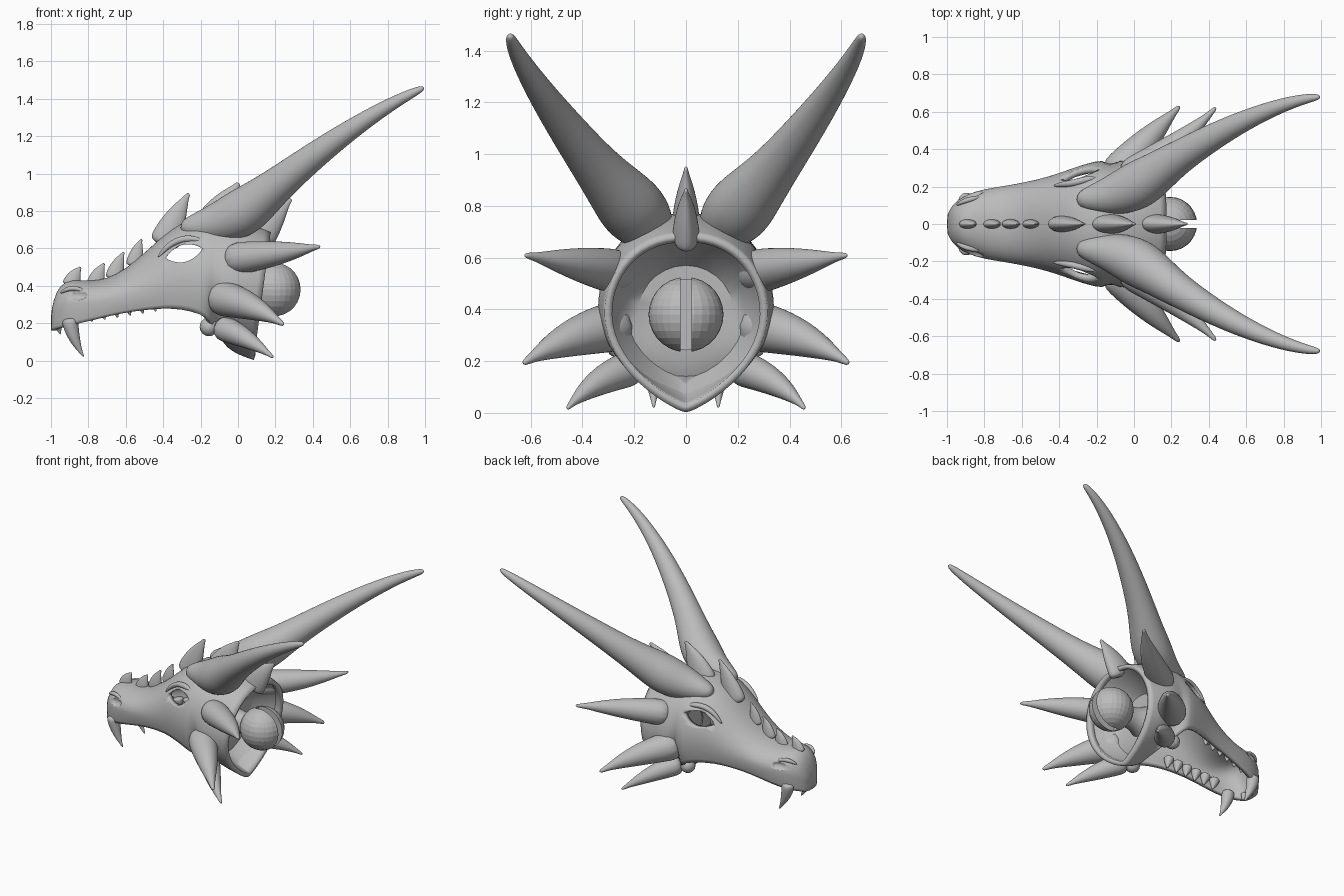
import bpy, bmesh, math
from mathutils import Vector

if "Cube" in bpy.data.objects:
    bpy.data.objects.remove(bpy.data.objects["Cube"])

GREY = (0.5, 0.5, 0.5, 1)
mat = bpy.data.materials.new("plain grey")
mat.use_nodes = True
mat.diffuse_color = GREY
mat.node_tree.nodes["Principled BSDF"].inputs["Base Color"].default_value = GREY


def finish(bm, name, smooth=True, fix=True):
    if fix:
        bmesh.ops.recalc_face_normals(bm, faces=bm.faces)
    for f in bm.faces:
        f.smooth = smooth
    me = bpy.data.meshes.new(name)
    bm.to_mesh(me)
    bm.free()
    me.materials.append(mat)
    ob = bpy.data.objects.new(name, me)
    bpy.context.collection.objects.link(ob)
    return ob


def bridge(bm, rings, closed=True):
    n = len(rings[0])
    for a, b in zip(rings, rings[1:]):
        for i in range(n if closed else n - 1):
            j = (i + 1) % n
            bm.faces.new((a[i], a[j], b[j], b[i]))


def subdivide(ob, levels):
    m = ob.modifiers.new("smooth", "SUBSURF")
    m.levels = m.render_levels = levels


def cut(ob, cutter):
    m = ob.modifiers.new("cut", "BOOLEAN")
    m.operation, m.solver, m.object = "DIFFERENCE", "EXACT", cutter
    cutter.hide_render = True
    cutter.hide_set(True)


def spike(name, path, flat=1.0, sides=12):
    """Tapered tube through (x, y, z, radius) stations; flat scales its horizontal width."""
    bm, rings = bmesh.new(), []
    pts = [Vector(p[:3]) for p in path]
    for i, p in enumerate(pts):
        t = (pts[min(i + 1, len(pts) - 1)] - pts[max(i - 1, 0)]).normalized()
        side = t.cross(Vector((0, 0, 1))).normalized()
        up = side.cross(t)
        r = path[i][3] * 1.03
        angles = [k * math.tau / sides for k in range(sides)]
        rings.append([bm.verts.new(p + r * (flat * math.cos(a) * side + math.sin(a) * up)) for a in angles])
    bridge(bm, rings)
    bm.faces.new(rings[0])
    bm.faces.new(rings[-1])
    ob = finish(bm, name)
    subdivide(ob, 2)
    return ob


def curved_spike(name, base, tip, radius, bulge=(0, 0, 0), flat=1.0):
    base, tip, bulge = Vector(base), Vector(tip), Vector(bulge)
    path = []
    for t in (0, 0.2, 0.45, 0.7, 0.9, 1):
        p = base.lerp(tip, t) + bulge * 4 * t * (1 - t)
        path.append((*p, radius * max(0.12, (1 - t ** 1.8))))
    return spike(name, path, flat)


def ellipsoid(name, loc, size, segs=24, smooth=True):
    bm = bmesh.new()
    bmesh.ops.create_uvsphere(bm, u_segments=segs, v_segments=segs // 2, radius=1)
    for v in bm.verts:
        v.co = Vector(loc) + Vector([a * b for a, b in zip(v.co, size)])
    return finish(bm, name, smooth)


HALF = 14


def section(x, w, top, mid, bot, end):
    """Arc from one lower edge over the top to the other; end is its half angle."""
    points = []
    for k in range(-HALF, HALF + 1):
        th = math.radians(end) * abs(k) / HALF
        s, c = max(math.sin(th), 0), math.cos(th)
        if th <= math.pi / 2:
            y, z = w * s ** .9, mid + (top - mid) * c
        else:
            y = w * s ** (1.65 if end == 180 else 1)
            z = mid - (mid - bot) * c / math.cos(math.radians(end))
        lean = .132 * (z - top) * max(0, min(1, (x + .08) / .2))
        points.append(Vector((x + lean, math.copysign(y, k), z)))
    return points


# Head shell stations: x, half width, top, middle, bottom, end angle
SECTIONS = [
    (-1.0, .045, .25, .22, .16, 110), (-.988, .075, .32, .25, .165, 110),
    (-.955, .12, .405, .28, .175, 112), (-.89, .162, .435, .30, .19, 112),
    (-.8, .187, .425, .31, .21, 112), (-.7, .203, .435, .32, .235, 112),
    (-.6, .22, .49, .34, .257, 112), (-.5, .242, .575, .36, .27, 112),
    (-.4, .272, .67, .40, .28, 112), (-.3, .31, .74, .43, .275, 112),
    (-.2, .338, .77, .41, .25, 114), (-.14, .346, .775, .41, .21, 120),
    (-.08, .347, .77, .40, .08, 180), (.02, .342, .75, .39, .045, 180),
    (.11, .332, .72, .38, .02, 180), (.175, .318, .69, .38, 0, 180)]
bm = bmesh.new()
rings = [[bm.verts.new(p) for p in section(*row)] for row in SECTIONS]
bridge(bm, rings, closed=False)
bm.faces.new(list(reversed(rings[0])))
bmesh.ops.remove_doubles(bm, verts=bm.verts, dist=.0005)
bmesh.ops.recalc_face_normals(bm, faces=bm.faces)
roof = max(bm.faces, key=lambda f: f.calc_center_median().z)
if roof.normal.z < 0:
    bmesh.ops.reverse_faces(bm, faces=bm.faces)
head = finish(bm, "head_shell", fix=False)
subdivide(head, 1)
wall = head.modifiers.new("wall", "SOLIDIFY")
wall.thickness, wall.offset = .03, -1


# Almond eye opening, cut straight through both sides
def almond(t, sign):
    h = sign * math.sin(math.pi * t) ** .8 * .045
    u = (t - .5) * .2
    return -.288 + u * .98 - h * .18, .573 + u * .25 + h


bm = bmesh.new()
outline = [almond(i / 12, 1) for i in range(13)] + [almond(i / 12, -1) for i in range(11, 0, -1)]
bridge(bm, [[bm.verts.new((x, y, z)) for x, z in outline] for y in (-.5, .5)])
bm.verts.ensure_lookup_table()
n = len(outline)
bm.faces.new(bm.verts[:n])
bm.faces.new(bm.verts[n:])
cut(head, finish(bm, "eye_cutter"))

for s, side in ((1, "left"), (-1, "right")):
    # Nostrils, sunk part way into the wall
    cut(head, ellipsoid("nostril_cutter_" + side, (-.88, s * .176, .352), (.075, .036, .034)))
    spike("nostril_rim_" + side, [(-.95, s * .1, .36, .006), (-.915, s * .122, .385, .014),
                                  (-.86, s * .136, .388, .014), (-.815, s * .145, .365, .006)])
    # Brow over the eye
    spike("brow_" + side, [(-.43, s * .205, .55, .006), (-.38, s * .212, .61, .016), (-.315, s * .22, .648, .019),
                           (-.24, s * .243, .655, .018), (-.18, s * .25, .635, .007)])
    # Long swept horns
    spike("horn_" + side, [
        (-.31, s * .13, .71, .035), (-.22, s * .135, .715, .075), (-.1, s * .155, .735, .112),
        (.02, s * .205, .785, .133), (.11, s * .265, .855, .115), (.22, s * .345, .947, .092),
        (.4, s * .455, 1.09, .073), (.6, s * .56, 1.235, .054), (.8, s * .64, 1.362, .037),
        (.94, s * .675, 1.435, .024), (.997, s * .68, 1.46, .013)], sides=16)
    # Cheek spikes
    curved_spike("upper_cheek_spike_" + side, (-.06, s * .24, .54), (.44, s * .625, .61), .09, (.03, -s * .01, .0))
    curved_spike("middle_cheek_spike_" + side, (-.12, s * .24, .34), (.245, s * .63, .19), .1, (.01, s * .015, .022))
    curved_spike("lower_cheek_spike_" + side, (-.1, s * .19, .18), (.19, s * .46, .015), .072, (.0, s * .02, .018))
    # Fangs and side teeth
    curved_spike("fang_" + side, (-.9, s * .125, .23), (-.825, s * .125, .02), .045, (-.015, 0, 0))
    curved_spike("front_tooth_" + side, (-.965, s * .04, .2), (-.95, s * .04, .14), .022)
    for i in range(6):
        x, y, z = -.8 + i * .068, s * (.142 + i * .01), .207 + i * .011
        curved_spike(f"tooth_{side}_{i + 1}", (x, y, z + .085), (x + .02, y, z), .035)
    # Jaw hinge knobs
    ellipsoid("jaw_hinge_" + side, (-.155, s * .2, .18), (.05, .05, .05), 16)

# Crest along the ridge: base x, base z, tip x, tip z, radius
CREST = [(-.895, .395, -.84, .5, .05), (-.765, .395, -.715, .52, .05), (-.665, .43, -.61, .58, .05),
         (-.555, .50, -.515, .65, .048), (-.40, .61, -.262, .895, .085), (-.15, .69, .005, .95, .105),
         (.1, .66, .285, .865, .1)]
for i, (x, z, tx, tz, r) in enumerate(CREST):
    curved_spike(f"crest_spike_{i + 1}", (x, 0, z), (tx, 0, tz), r, (-.005, 0, .008), .55)

# Neck socket: blends from the inside of the rear rim to a flat round bulkhead
bm, rings = bmesh.new(), []
rim = section(.15, .308, .685, .38, .018, 180)[:-1]
for blend, x, r in ((0, .15, .185), (.3, .08, .185), (.65, .01, .185), (1, -.05, .185), (1, -.055, .08)):
    ring = []
    for k, p in enumerate(rim):
        a = math.pi * (k - HALF) / HALF
        q = p.lerp(Vector((x, r * math.sin(a), .385 + r * math.cos(a))), blend)
        ring.append(bm.verts.new((p.x + x - .15 if blend < 1 else x, q.y, q.z)))
    rings.append(ring)
bridge(bm, rings)
bm.faces.new(rings[-1])
finish(bm, "neck_socket").data.set_sharp_from_angle(angle=.6)

# Stem behind the ball joint
bm, rings = bmesh.new(), []
for x, r in ((-.06, .105), (-.01, .08), (.05, .07), (.11, .07)):
    rings.append([bm.verts.new((x, r * math.cos(k * math.tau / 32), .38 + r * math.sin(k * math.tau / 32)))
                  for k in range(32)])
bridge(bm, rings)
bm.faces.new(rings[-1])
finish(bm, "ball_stem")

# Slotted ball joint
ball = ellipsoid("ball_joint", (.192, 0, .38), (.145, .145, .145), 28, False)
bm = bmesh.new()
bmesh.ops.create_cube(bm, size=1)
for v in bm.verts:
    v.co = Vector((.28 + v.co.x * .26, v.co.y * .042, .38 + v.co.z * .4))
cut(ball, finish(bm, "slot_cutter", False))
